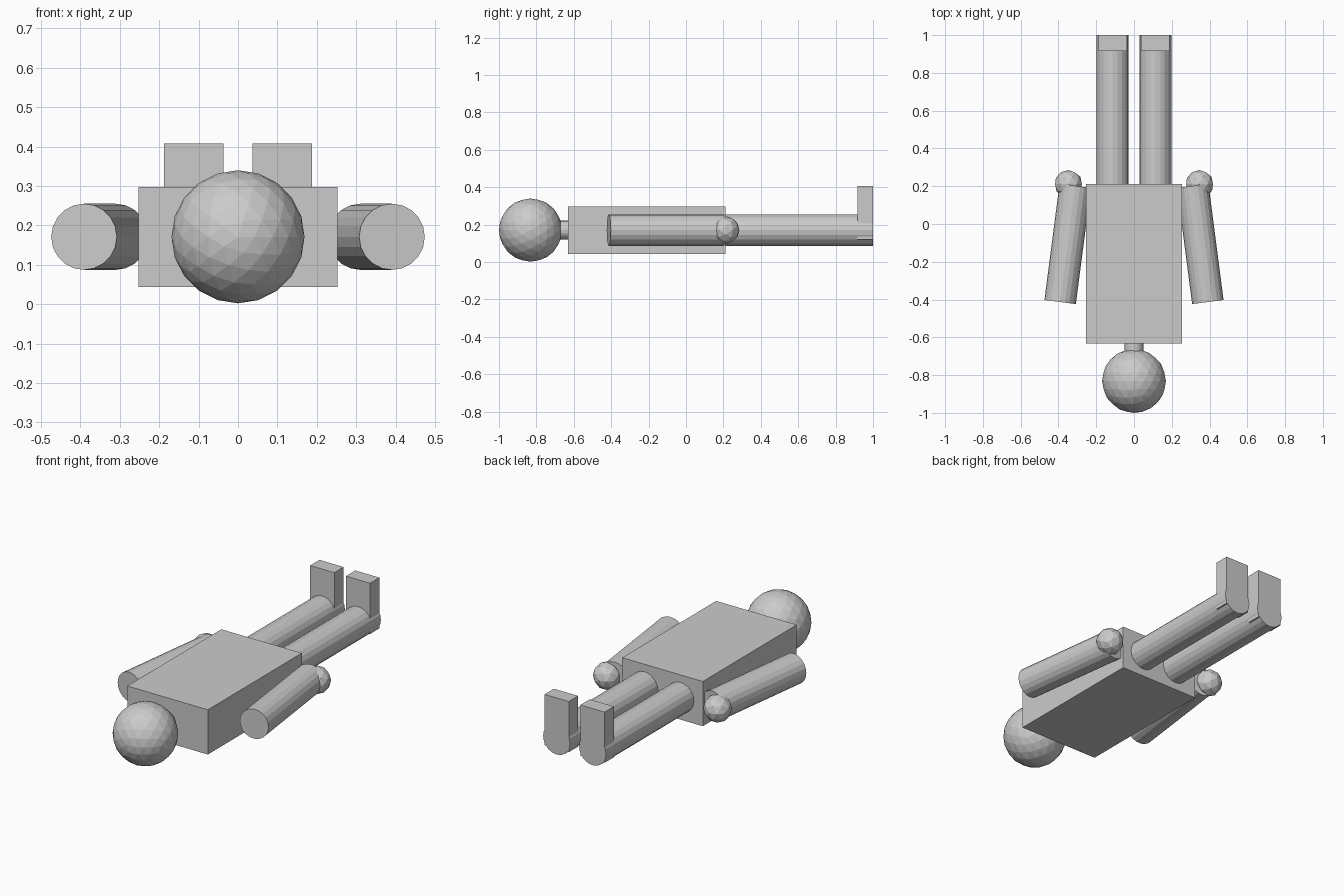
import bpy
from math import pi, radians, sin, cos

if "Cube" in bpy.data.objects:
    bpy.data.objects.remove(bpy.data.objects["Cube"])

MID = 0.171  # height of the lying body's axis
LIE = pi / 2  # turns an upright primitive to lie along y


def box(name, lo, hi):
    bpy.ops.mesh.primitive_cube_add(size=1, location=[(a + b) / 2 for a, b in zip(lo, hi)])
    ob = bpy.context.object
    ob.name = name
    ob.scale = [b - a for a, b in zip(lo, hi)]
    bpy.ops.object.transform_apply(location=False, rotation=False, scale=True)


def rod(name, radius, length, centre, turn=0.0):
    bpy.ops.mesh.primitive_cylinder_add(vertices=20, radius=radius, depth=length,
                                        location=centre, rotation=(LIE, 0, turn))
    bpy.context.object.name = name


def ball(name, radius, centre, detail):
    bpy.ops.mesh.primitive_ico_sphere_add(subdivisions=detail, radius=radius,
                                          location=centre, rotation=(LIE, 0, 0))
    bpy.context.object.name = name


# Head, neck and torso
ball("head", 0.169, (0, -0.831, MID), 3)
rod("neck", 0.05, 0.1, (0, -0.665, MID))
box("torso", (-0.253, -0.632, MID - 0.127), (0.253, 0.211, MID + 0.127))

# Limbs on both sides
tilt = radians(7.4)
arm_length = 0.62
for side, s in (("left", -1), ("right", 1)):
    # The arm leans inward from its outer end toward the hand
    rod(side + "_arm", 0.084, arm_length,
        (s * (0.391 - sin(tilt) * arm_length / 2), -0.413 + cos(tilt) * arm_length / 2, MID),
        s * tilt)
    ball(side + "_hand", 0.0745, (s * 0.347, 0.211, MID), 2)
    rod(side + "_leg", 0.0845, 0.79, (s * 0.113, 0.605, MID))
    # Upturned foot, flush with the end of the leg
    box(side + "_foot", (s * 0.1125 - 0.076, 0.916, 0.12), (s * 0.1125 + 0.076, 1.0, 0.408))
